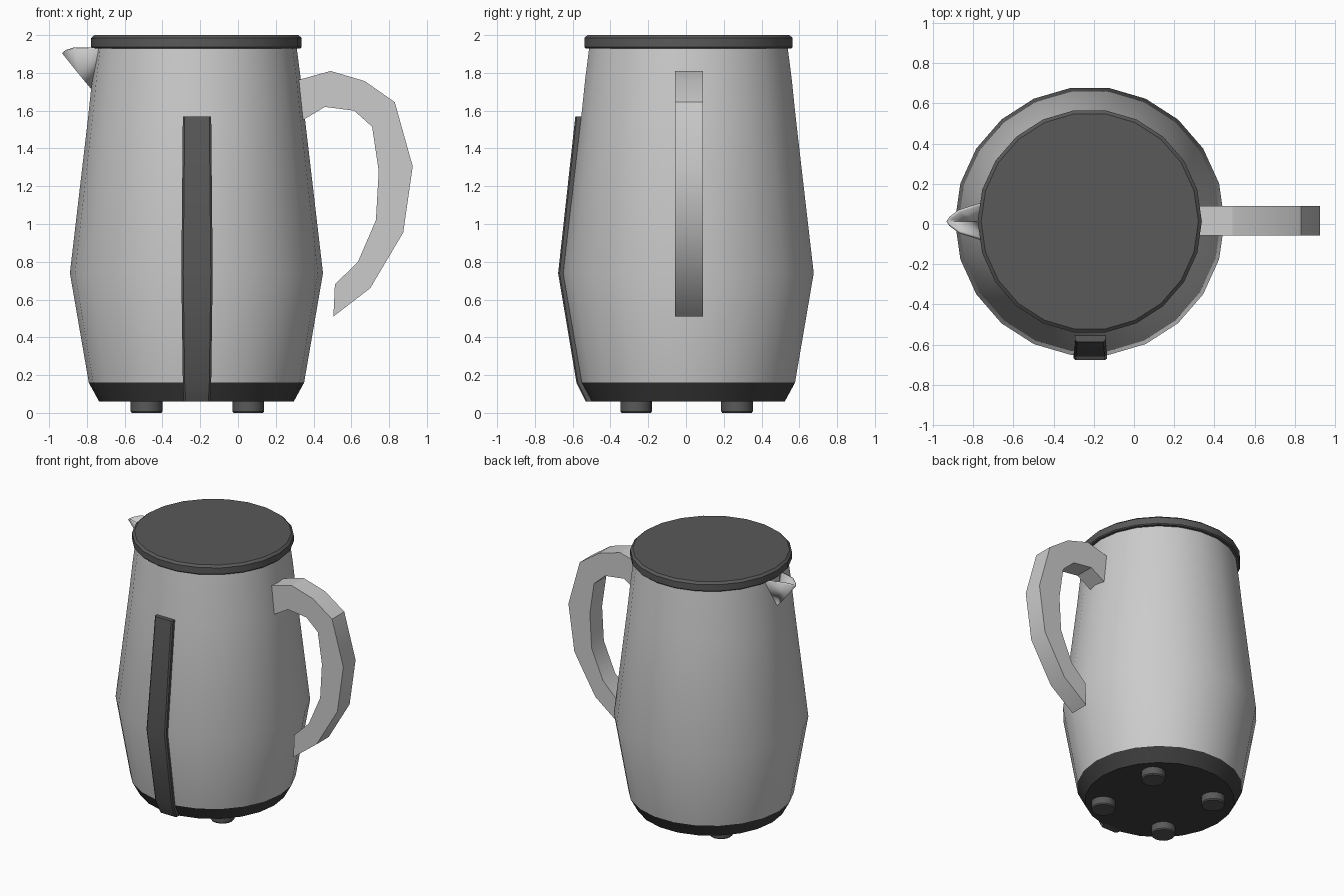
import bpy, bmesh
from math import sin, cos, pi, radians

if "Cube" in bpy.data.objects:
    bpy.data.objects.remove(bpy.data.objects["Cube"])

CX, CY, SIDES = -0.22, 0.013, 22


def material(name, v):
    m = bpy.data.materials.new(name)
    m.diffuse_color = (v, v, v, 1)
    m.use_nodes = True
    m.node_tree.nodes["Principled BSDF"].inputs["Base Color"].default_value = m.diffuse_color
    return m


dark = material("dark_plastic", 0.1)
black = material("black_plastic", 0.05)


def make(name, verts, faces, mat=None, angle=30):
    mesh = bpy.data.meshes.new(name)
    mesh.from_pydata(verts, [], faces)
    bm = bmesh.new()
    bm.from_mesh(mesh)
    bmesh.ops.recalc_face_normals(bm, faces=bm.faces)
    bm.to_mesh(mesh)
    bm.free()
    ob = bpy.data.objects.new(name, mesh)
    bpy.context.collection.objects.link(ob)
    if mat:
        mesh.materials.append(mat)
    bpy.ops.object.select_all(action='DESELECT')
    ob.select_set(True)
    bpy.context.view_layer.objects.active = ob
    bpy.ops.object.shade_smooth_by_angle(angle=radians(angle))
    return ob


def grid_faces(rows, n):
    # quads between closed rings of n points, plus both end caps
    faces = [(r * n + i, r * n + (i + 1) % n, (r + 1) * n + (i + 1) % n, (r + 1) * n + i)
             for r in range(rows - 1) for i in range(n)]
    return faces + [tuple(range(n)), tuple(range((rows - 1) * n, rows * n))]


def lathe(name, profile, mat=None, x=CX, y=CY, n=SIDES):
    verts = [(x + r * cos(2 * pi * i / n), y + r * sin(2 * pi * i / n), z)
             for r, z in profile for i in range(n)]
    return make(name, verts, grid_faces(len(profile), n), mat)


# Jug body, base and lid
lathe("jug_body", [(0.57, 0.16), (0.67, 0.74), (0.573, 1.57), (0.552, 1.77), (0.53, 1.94)])
lathe("base", [(0.515, 0.06), (0.57, 0.16)], black)
lathe("lid", [(0.55, 1.93), (0.557, 1.937), (0.557, 1.985), (0.54, 2.0)], dark)

# Four feet
for i, fx in enumerate((-0.484, 0.054)):
    for j, fy in enumerate((-0.264, 0.27)):
        lathe(f"foot_{2 * i + j + 1}", [(0.078, 0), (0.084, 0.008), (0.084, 0.07)], dark, fx, fy, 16)

# Front strip following the body: half width, front y, z
strip = [(0.070, -0.53, 0.06), (0.075, -0.58, 0.16), (0.083, -0.677, 0.74), (0.075, -0.586, 1.57)]
verts = []
for w, y, z in strip:
    verts += [(CX + 0.003 + s * a, y + d, z) for s, a, d in
              ((-1, w, 0.05), (-1, w, 0.008), (-1, w - 0.01, 0),
               (1, w - 0.01, 0), (1, w, 0.008), (1, w, 0.05))]
make("front_strip", verts, grid_faces(len(strip), 6), dark)

# Handle: matching outer and inner outline points in x, z
outer = [(0.31, 1.76), (0.49, 1.81), (0.67, 1.757), (0.83, 1.645),
         (0.925, 1.305), (0.875, 0.955), (0.70, 0.66), (0.505, 0.51)]
inner = [(0.31, 1.53), (0.46, 1.62), (0.615, 1.6), (0.71, 1.515),
         (0.745, 1.28), (0.73, 1.02), (0.635, 0.80), (0.513, 0.68)]
verts = []
for (ox, oz), (ix, iz) in zip(outer, inner):
    verts += [(ox, -0.057, oz), (ox, 0.09, oz), (ix, 0.09, iz), (ix, -0.057, iz)]
make("handle", verts, grid_faces(len(outer), 4))

# Spout: open V-shaped channel (rim x, half width, rim z, keel x, keel z)
sections = [(-0.74, 0.1, 1.93, -0.765, 1.70), (-0.87, 0.058, 1.93, -0.84, 1.79),
            (-0.918, 0.022, 1.915, -0.932, 1.905)]
verts = []
for rx, w, rz, kx, kz in sections:
    verts += [(rx, CY - w, rz), (kx, CY, kz), (rx, CY + w, rz)]
faces = [(3 * r + i, 3 * r + i + 1, 3 * r + i + 4, 3 * r + i + 3) for r in range(2) for i in range(2)]
spout = make("spout", verts, faces)
solid = spout.modifiers.new("wall", 'SOLIDIFY')
solid.thickness = 0.014
# the wall thickens towards the inside of the channel
inward = spout.data.polygons[0].normal.y < 0
solid.offset = -1 if inward else 1
